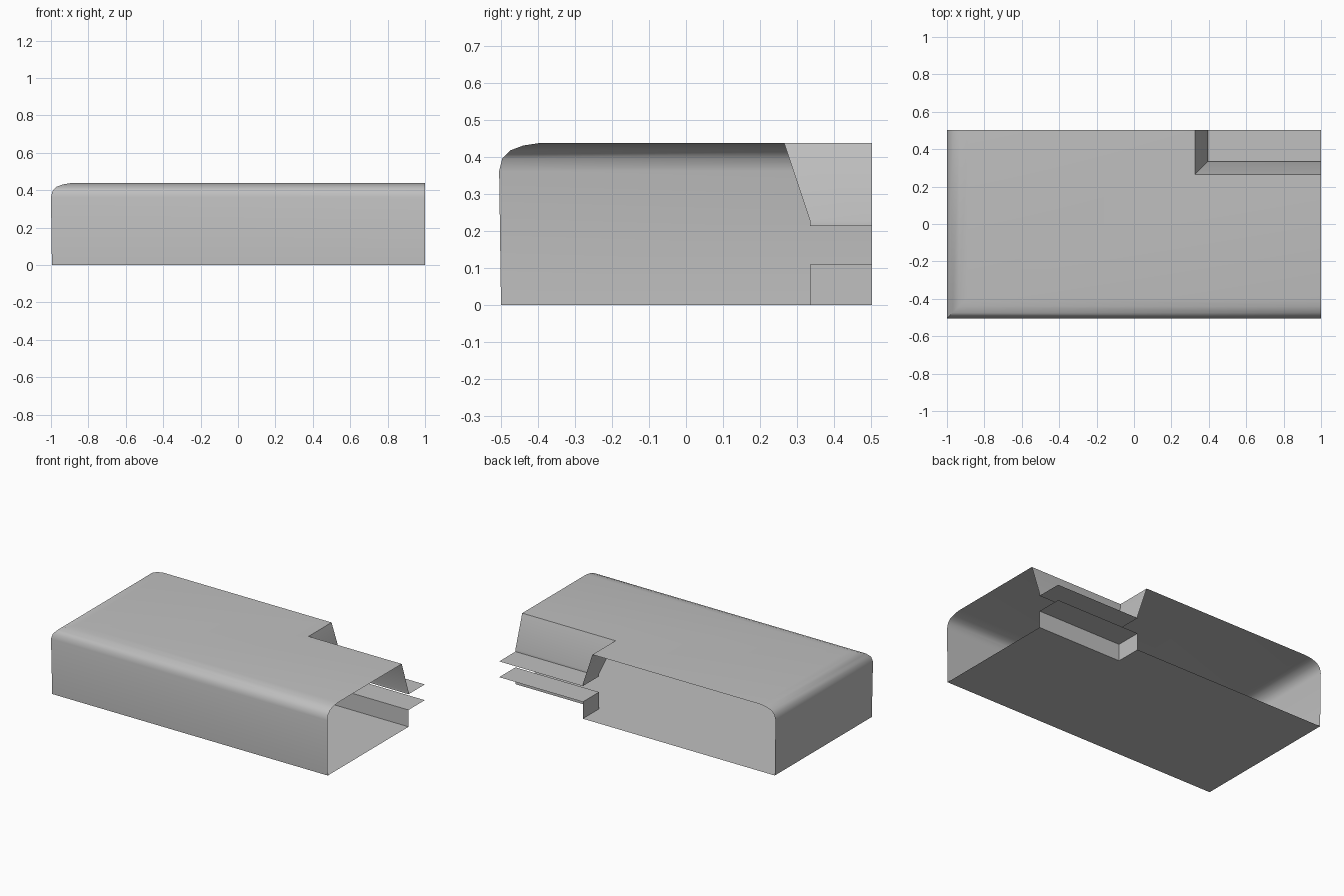
import bpy
import bmesh
import math

default = bpy.data.objects.get("Cube")
if default:
    bpy.data.objects.remove(default, do_unlink=True)

RIGHT, BACK, LEFT, FRONT = 1.0, 0.503, -1.0, -0.505
TOP = 0.438

grey = bpy.data.materials.new("plain_grey")
grey.use_nodes = True
colour = (0.53, 0.53, 0.53, 1)
grey.diffuse_color = colour
grey.node_tree.nodes["Principled BSDF"].inputs["Base Color"].default_value = colour


def face(bm, points):
    bm.faces.new([bm.verts.new(p) for p in points])


def loft(bm, rings):
    """Join successive open paths with quads."""
    for low, high in zip(rings, rings[1:]):
        for i in range(len(low) - 1):
            face(bm, [low[i], high[i], high[i + 1], low[i + 1]])


def outer_path(inset, z):
    """Front and left side walls, mitred at their corner."""
    return [(RIGHT, FRONT + inset, z), (LEFT + inset, FRONT + inset, z),
            (LEFT + inset, BACK, z)]


def notch_path(x, y, z):
    """Two walls of the rear corner notch."""
    return [(x, BACK, z), (x, y, z), (RIGHT, y, z)]


def shelf(bm, z, up):
    pts = [(0.395, 0.335, z), (RIGHT, 0.335, z), (RIGHT, BACK, z), (0.395, BACK, z)]
    face(bm, pts if up else pts[::-1])


def finish(bm, name):
    bmesh.ops.remove_doubles(bm, verts=bm.verts, dist=0.0005)
    mesh = bpy.data.meshes.new(name)
    bm.to_mesh(mesh)
    bm.free()
    mesh.materials.append(grey)
    obj = bpy.data.objects.new(name, mesh)
    bpy.context.collection.objects.link(obj)
    bpy.ops.object.select_all(action='DESELECT')
    obj.select_set(True)
    bpy.context.view_layer.objects.active = obj
    bpy.ops.object.shade_smooth_by_angle(angle=math.radians(40))


# Upper shell: walls with rounded shoulder, roof, sloped notch and its ledge
shell = bmesh.new()
shoulder = [(0.005, 0), (0, 0.362), (0.008, 0.395), (0.03, 0.418),
            (0.065, 0.431), (0.11, TOP)]
loft(shell, [outer_path(d, z) for d, z in shoulder])
slope = [notch_path(0.395, 0.335, 0.213), notch_path(0.395, 0.335, 0.228),
         notch_path(0.325, 0.265, TOP)]
loft(shell, slope)
roof = outer_path(0.11, TOP)[::-1]
face(shell, roof + slope[-1][::-1])
shelf(shell, 0.213, True)
finish(shell, "upper_shell")

# Floor with a raised square step under the notch
floor = bmesh.new()
foot = notch_path(0.395, 0.335, 0)
face(floor, outer_path(0.005, 0) + foot)
loft(floor, [foot, notch_path(0.395, 0.335, 0.11)])
shelf(floor, 0.11, False)
finish(floor, "floor_pan")
